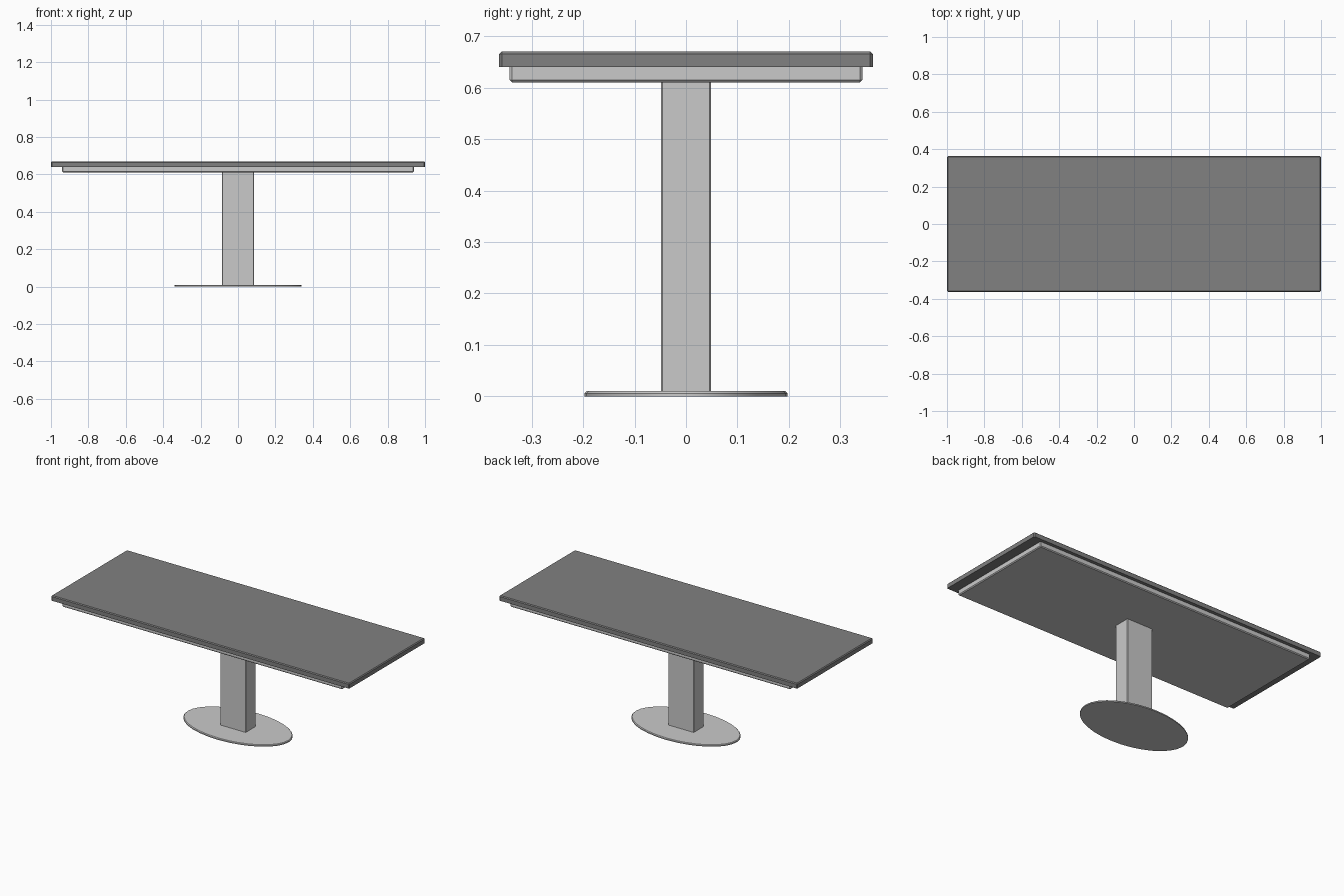
import bpy
import bmesh

cube = bpy.data.objects.get("Cube")
if cube:
    bpy.data.objects.remove(cube, do_unlink=True)


def material(name, value):
    mat = bpy.data.materials.new(name)
    mat.use_nodes = True
    colour = (value, value, value, 1)
    mat.diffuse_color = colour
    mat.node_tree.nodes["Principled BSDF"].inputs["Base Color"].default_value = colour
    return mat


dark_grey = material("dark grey", 0.22)
light_grey = material("light grey", 0.59)


def finish(name, bm, mat):
    mesh = bpy.data.meshes.new(name)
    bmesh.ops.recalc_face_normals(bm, faces=bm.faces)
    bm.to_mesh(mesh)
    bm.free()
    mesh.materials.append(mat)
    obj = bpy.data.objects.new(name, mesh)
    bpy.context.collection.objects.link(obj)
    return obj


def slab(name, half_x, half_y, low, high, mat, bevel, rim=None):
    """Box with chamfered upright edges and, optionally, one chamfered rim."""
    bm = bmesh.new()
    bmesh.ops.create_cube(bm, size=1)
    for v in bm.verts:
        v.co = (v.co.x * 2 * half_x, v.co.y * 2 * half_y, high if v.co.z > 0 else low)

    def chamfered(edge):
        a, b = (v.co.z for v in edge.verts)
        return a != b or (rim is not None and abs(a - rim) < 1e-5)

    edges = [e for e in bm.edges if chamfered(e)]
    bmesh.ops.bevel(bm, geom=edges, offset=bevel, segments=1, affect='EDGES', profile=0.5)
    return finish(name, bm, mat)


# Table top, apron below it and central column
slab("table_top", 1.0, 0.363, 0.64, 0.67, dark_grey, 0.005, rim=0.67)
slab("apron", 0.94, 0.343, 0.61, 0.64, light_grey, 0.005, rim=0.61)
slab("column", 0.086, 0.049, 0.01, 0.61, light_grey, 0.003)

# Oval foot plate with a softened upper edge
bm = bmesh.new()
bmesh.ops.create_cone(bm, cap_ends=True, segments=32, radius1=1, radius2=1, depth=0.01)
for v in bm.verts:
    v.co = (v.co.x * 0.34, v.co.y * 0.197, v.co.z + 0.005)
rim = [e for e in bm.edges if all(v.co.z > 0.009 for v in e.verts)]
bmesh.ops.bevel(bm, geom=rim, offset=0.004, segments=1, affect='EDGES', profile=0.5)
foot = finish("foot_plate", bm, light_grey)

bpy.ops.object.select_all(action='DESELECT')
foot.select_set(True)
bpy.context.view_layer.objects.active = foot
bpy.ops.object.shade_smooth_by_angle(angle=0.52)
